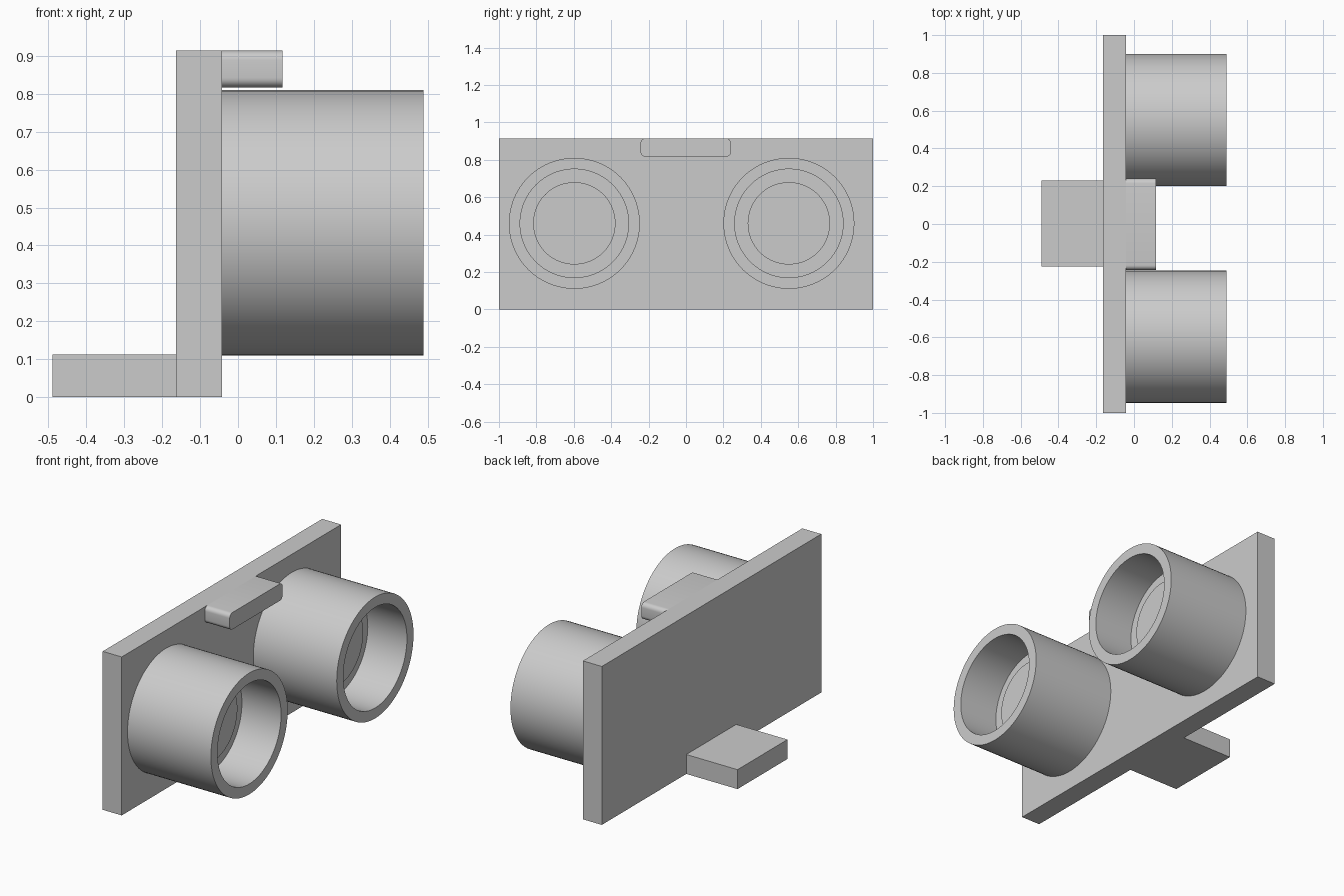
import bpy, bmesh, math
from mathutils import Matrix, Vector

if "Cube" in bpy.data.objects:
    bpy.data.objects.remove(bpy.data.objects["Cube"])

grey = bpy.data.materials.new("plain grey")
grey.use_nodes = True
COLOR = (0.6, 0.6, 0.6, 1)
grey.diffuse_color = COLOR
grey.node_tree.nodes["Principled BSDF"].inputs["Base Color"].default_value = COLOR


def finish(name, bm, smooth=False):
    bmesh.ops.recalc_face_normals(bm, faces=bm.faces)
    mesh = bpy.data.meshes.new(name)
    bm.to_mesh(mesh)
    bm.free()
    mesh.materials.append(grey)
    obj = bpy.data.objects.new(name, mesh)
    bpy.context.collection.objects.link(obj)
    if smooth:
        bpy.ops.object.select_all(action='DESELECT')
        obj.select_set(True)
        bpy.context.view_layer.objects.active = obj
        bpy.ops.object.shade_smooth_by_angle(angle=math.radians(35))
    return obj


def box(name, low, high, corner=0):
    low, high = Vector(low), Vector(high)
    bm = bmesh.new()
    bmesh.ops.create_cube(bm, size=1)
    bmesh.ops.scale(bm, vec=high - low, verts=bm.verts)
    bmesh.ops.translate(bm, vec=(low + high) / 2, verts=bm.verts)
    if corner:
        # Round only the edges that run along x
        edges = [e for e in bm.edges
                 if abs(e.verts[0].co.x - e.verts[1].co.x) > 0.01]
        bmesh.ops.bevel(bm, geom=edges, offset=corner, segments=6,
                        profile=0.5, affect='EDGES')
    return finish(name, bm, corner > 0)


def lathe(name, profile, y, z, steps=96):
    # Spin (x, radius) points around an axis parallel to x
    bm = bmesh.new()
    verts = [bm.verts.new((x, 0, r)) for x, r in profile]
    edges = [bm.edges.new(pair) for pair in zip(verts, verts[1:])]
    bmesh.ops.spin(bm, geom=verts + edges, cent=(0, 0, 0), axis=(1, 0, 0),
                   angle=math.tau, steps=steps)
    bmesh.ops.remove_doubles(bm, verts=bm.verts, dist=0.0001)
    bmesh.ops.transform(bm, matrix=Matrix.Translation((0, y, z)), verts=bm.verts)
    return finish(name, bm, True)


# Upright board with a connector behind and a rounded crystal case in front
BACK, FACE, TOP = -0.163, -0.042, 0.914
box("board", (BACK, -1, 0), (FACE, 1, TOP))
box("rear_connector", (-0.49, -0.225, 0), (BACK, 0.23, 0.112))
box("rounded_top_tab", (FACE, -0.243, 0.817), (0.117, 0.24, TOP), 0.025)

# Two open barrels, each with a raised disc on its recessed floor
FLOOR, DISC, RIM = 0.24, 0.26, 0.49
barrel = [(FACE, 0), (FACE, 0.35), (RIM, 0.35), (RIM, 0.29), (FLOOR, 0.29),
          (FLOOR, 0.22), (DISC, 0.22), (DISC, 0)]
for name, y in (("right_barrel", -0.597), ("left_barrel", 0.55)):
    lathe(name, barrel, y, 0.46)
